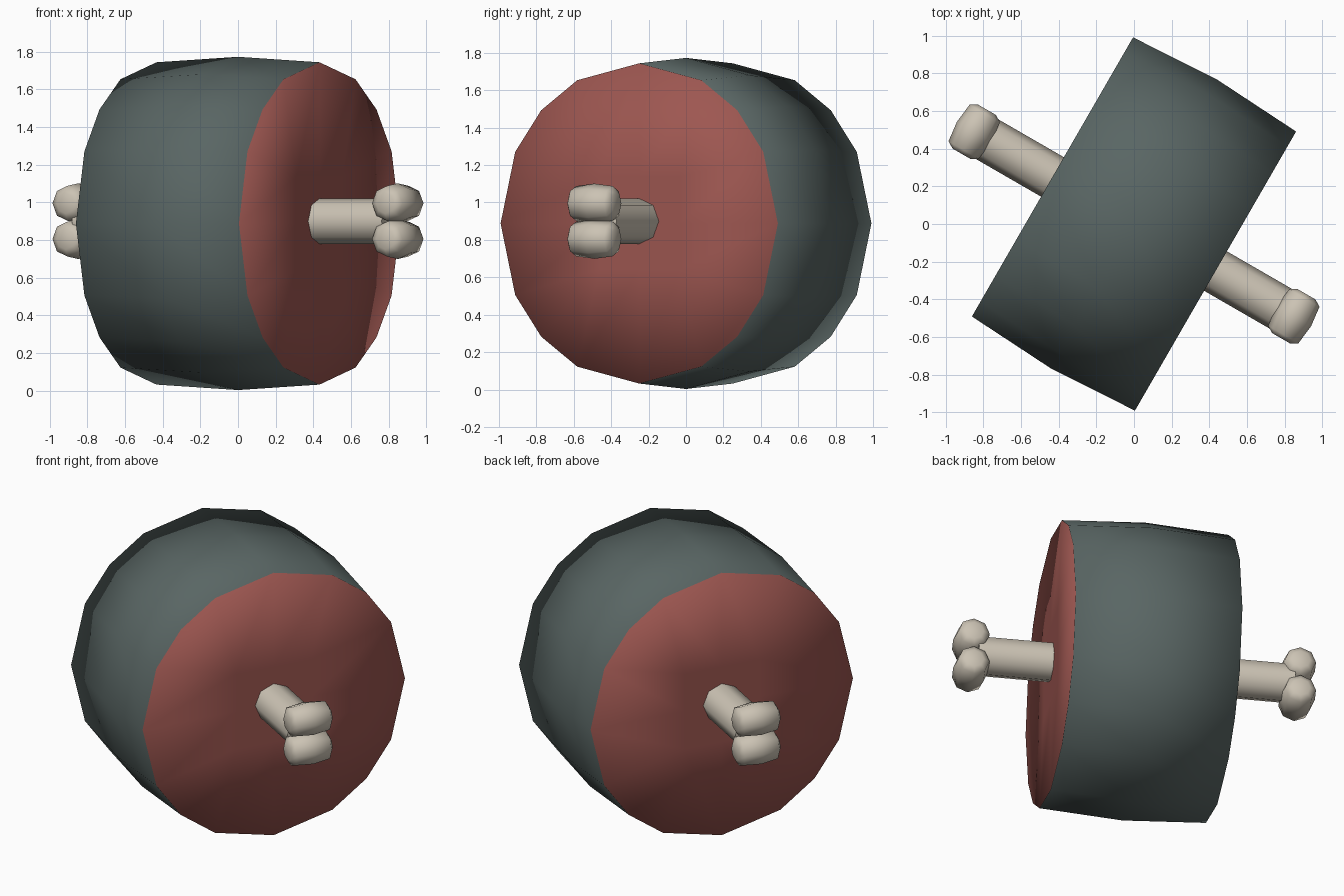
import bpy, bmesh, math
from mathutils import Matrix, Vector

if "Cube" in bpy.data.objects:
    bpy.data.objects.remove(bpy.data.objects["Cube"])

TURN = Matrix.Rotation(math.radians(-30), 4, 'Z')   # local x = bone axis


def material(name, rgb):
    m = bpy.data.materials.new(name)
    m.diffuse_color = (*rgb, 1)
    m.use_nodes = True
    m.node_tree.nodes["Principled BSDF"].inputs["Base Color"].default_value = m.diffuse_color
    return m


SKIN = material("dark grey skin", (0.10, 0.132, 0.127))
FLESH = material("red flesh", (0.34, 0.095, 0.082))
BONE = material("cream bone", (0.60, 0.545, 0.455))


def finish(name, bm, mats, z):
    bmesh.ops.recalc_face_normals(bm, faces=bm.faces)
    for f in bm.faces:
        f.smooth = True
    bm.transform(Matrix.Translation((0, 0, z)) @ TURN)
    me = bpy.data.meshes.new(name)
    bm.to_mesh(me)
    bm.free()
    for m in mats:
        me.materials.append(m)
    ob = bpy.data.objects.new(name, me)
    bpy.context.collection.objects.link(ob)
    return ob


# Meat: 16-sided drum, flat caps with a 4x4 quad grid
def cap_point(i, j, r):
    v = Vector((i, j))
    return v.normalized() * r if max(abs(i), abs(j)) == 2 else v * 0.245


bm = bmesh.new()
rim = ([(2, j) for j in range(-2, 2)] + [(i, 2) for i in range(2, -2, -1)]
       + [(-2, j) for j in range(2, -2, -1)] + [(i, -2) for i in range(-2, 2)])
layers = []
for x, r in ((-0.5, 0.856), (0, 0.885), (0.5, 0.856)):
    cells = rim if x == 0 else [(i, j) for i in range(-2, 3) for j in range(-2, 3)]
    layers.append({c: bm.verts.new((x, *cap_point(*c, r))) for c in cells})
for a, b in zip(layers, layers[1:]):
    for p, q in zip(rim, rim[1:] + rim[:1]):
        bm.faces.new((a[p], a[q], b[q], b[p]))
for cap in (layers[0], layers[2]):
    for i in range(-2, 2):
        for j in range(-2, 2):
            f = bm.faces.new((cap[i, j], cap[i + 1, j], cap[i + 1, j + 1], cap[i, j + 1]))
            f.material_index = 1
finish("meat", bm, [SKIN, FLESH], 0.888)


# Stack of octagonal rings: (position along axis, radius)
def lathe(bm, rings, place):
    loops = [[bm.verts.new(place(t, r * math.cos(k * math.pi / 4), r * math.sin(k * math.pi / 4)))
              for k in range(8)] for t, r in rings]
    for a, b in zip(loops, loops[1:]):
        for k in range(8):
            n = (k + 1) % 8
            bm.faces.new((a[k], a[n], b[n], b[k]))
    bm.faces.new(loops[0])
    bm.faces.new(loops[-1])


# Bone shaft
bm = bmesh.new()
lathe(bm, [(-0.95, 0.121), (0.95, 0.121)], lambda t, u, v: (t, u, v))
shaft = finish("bone_shaft", bm, [BONE], 0.90)
for o in bpy.context.selected_objects:
    o.select_set(False)
shaft.select_set(True)
bpy.context.view_layer.objects.active = shaft
bpy.ops.object.shade_smooth_by_angle(angle=math.radians(60))

# Bone knobs: two rounded lobes at each end
for label, s in (("left", -1), ("right", 1)):
    bm = bmesh.new()
    for dz in (-0.095, 0.095):
        lathe(bm, [(-0.135, 0.055), (-0.112, 0.093), (0, 0.106), (0.112, 0.093), (0.135, 0.055)],
              lambda t, u, v: (s * 0.98 + u, t, v + dz))
    finish(label + "_bone_knob", bm, [BONE], 0.90)
